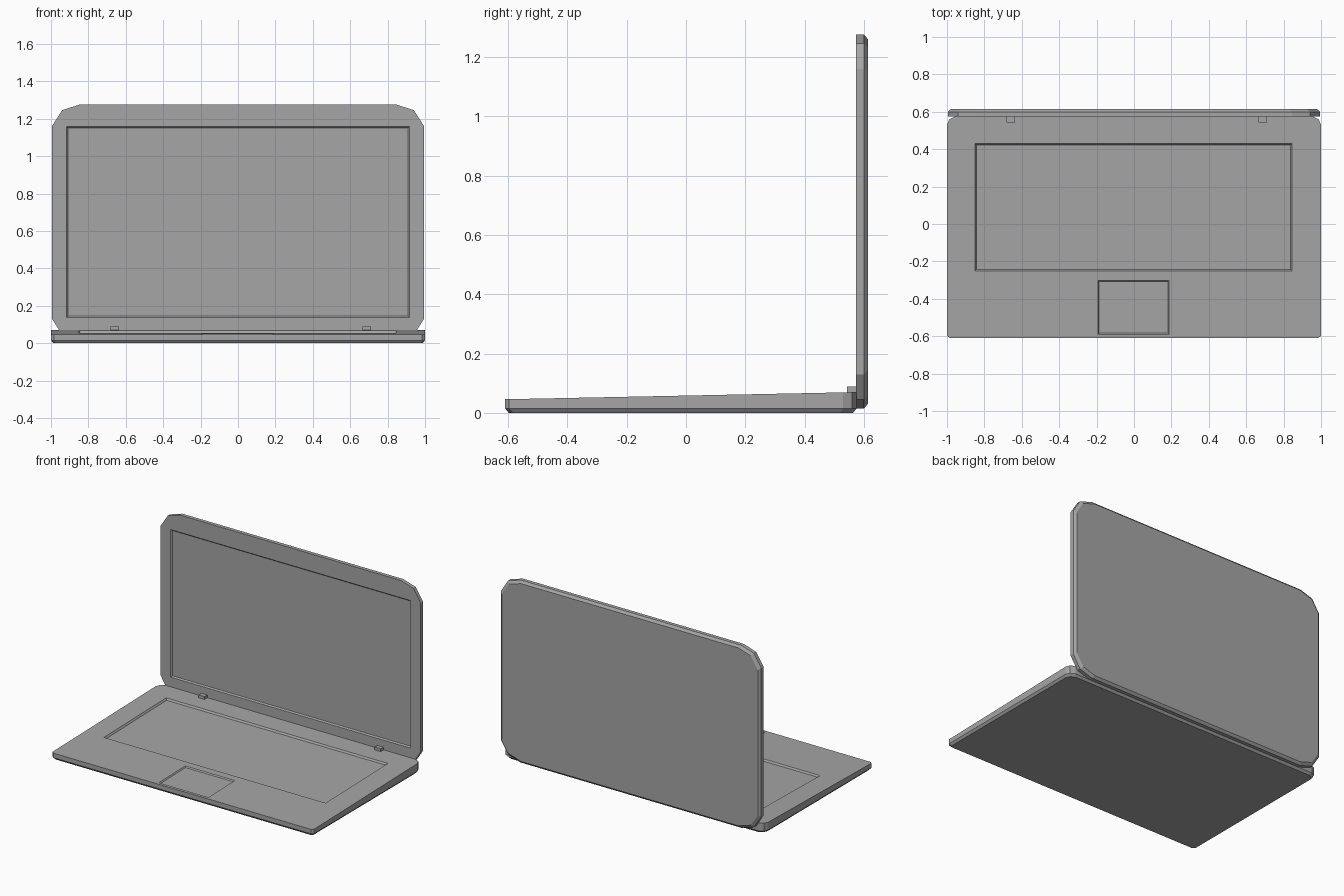
import bpy
import bmesh

if "Cube" in bpy.data.objects:
    bpy.data.objects.remove(bpy.data.objects["Cube"], do_unlink=True)

# Single flat grey
grey = bpy.data.materials.new("grey")
grey.use_nodes = True
GREY = (0.38, 0.38, 0.38, 1)
grey.diffuse_color = GREY
grey.node_tree.nodes["Principled BSDF"].inputs["Base Color"].default_value = GREY


def finish(bm, name):
    bmesh.ops.recalc_face_normals(bm, faces=bm.faces)
    mesh = bpy.data.meshes.new(name)
    bm.to_mesh(mesh)
    bm.free()
    mesh.materials.append(grey)
    obj = bpy.data.objects.new(name, mesh)
    bpy.context.scene.collection.objects.link(obj)
    return obj


def mirrored(half):
    """Close a right-hand half outline by mirroring it in x."""
    return half + [(-u, v) for u, v in reversed(half)]


def inset(outline, amount):
    """Shrink an outline towards its centre by an even margin."""
    us, vs = zip(*outline)
    cv = (max(vs) + min(vs)) / 2
    su = 1 - amount / max(us)
    sv = 1 - 2 * amount / (max(vs) - min(vs))
    return [(u * su, cv + (v - cv) * sv) for u, v in outline]


def bridge(bm, a, b):
    n = len(a)
    for i in range(n):
        j = (i + 1) % n
        bm.faces.new((a[i], a[j], b[j], b[i]))


def ring_edges(bm, ring):
    edges = []
    for i, v in enumerate(ring):
        w = ring[(i + 1) % len(ring)]
        edges.append(bm.edges.get((v, w)) or bm.edges.new((v, w)))
    return edges


def recessed_panel(name, outline, face_at, back_at, bevel, rise, recesses, normal):
    """Slab with a bevelled back and shallow tapered recesses in its face.
    face_at(u, v, depth) and back_at(u, v, height) give points in space."""
    bm = bmesh.new()
    back = [bm.verts.new(back_at(u, v, 0)) for u, v in inset(outline, bevel)]
    side = [bm.verts.new(back_at(u, v, rise)) for u, v in outline]
    face = [bm.verts.new(face_at(u, v, 0)) for u, v in outline]
    bm.faces.new(back)
    bridge(bm, back, side)
    bridge(bm, side, face)
    rim = ring_edges(bm, face)
    for u0, u1, v0, v1, depth, taper in recesses:
        corners = [(u0, v0, 1, 1), (u1, v0, -1, 1), (u1, v1, -1, -1), (u0, v1, 1, -1)]
        lip = [bm.verts.new(face_at(u, v, 0)) for u, v, _, _ in corners]
        floor = [bm.verts.new(face_at(u + a * taper, v + b * taper, depth))
                 for u, v, a, b in corners]
        bridge(bm, lip, floor)
        bm.faces.new(floor)
        rim += ring_edges(bm, lip)
    bmesh.ops.triangle_fill(bm, use_beauty=True, edges=rim, normal=normal)
    return finish(bm, name)


# Wedge-shaped base with keyboard well and touchpad
SLOPE = 0.024 / 1.185


def deck(x, y, depth):
    return (x, y, 0.046 + (y + 0.61) * SLOPE - depth)


base_outline = mirrored([(0.985, -0.61), (1.0, -0.597), (1.0, 0.53),
                         (0.987, 0.56), (0.955, 0.575)])
recessed_panel("base", base_outline, deck, lambda x, y, h: (x, y, h),
               0.012, 0.015,
               [(-0.85, 0.845, -0.25, 0.43, 0.012, 0.008),
                (-0.192, 0.187, -0.59, -0.302, 0.008, 0.006)],
               (0, -SLOPE, 1))

# Upright lid with a sunken screen
lid_outline = mirrored([(0.845, 0.015), (0.94, 0.045), (0.995, 0.13),
                        (0.995, 1.16), (0.94, 1.246), (0.845, 1.276)])
recessed_panel("lid", lid_outline,
               lambda x, z, depth: (x, 0.574 + depth, z),
               lambda x, z, h: (x, 0.614 - h, z),
               0.016, 0.014,
               [(-0.917, 0.917, 0.137, 1.157, 0.009, 0.008)],
               (0, -1, 0))


# Hinge blocks
def block(name, lo, hi):
    bm = bmesh.new()
    bmesh.ops.create_cube(bm, size=1)
    for v in bm.verts:
        v.co = [lo[i] if v.co[i] < 0 else hi[i] for i in range(3)]
    return finish(bm, name)


for side, x in (("right", -0.659), ("left", 0.688)):
    block("hinge_" + side, (x - 0.023, 0.543, 0.06), (x + 0.023, 0.576, 0.089))
